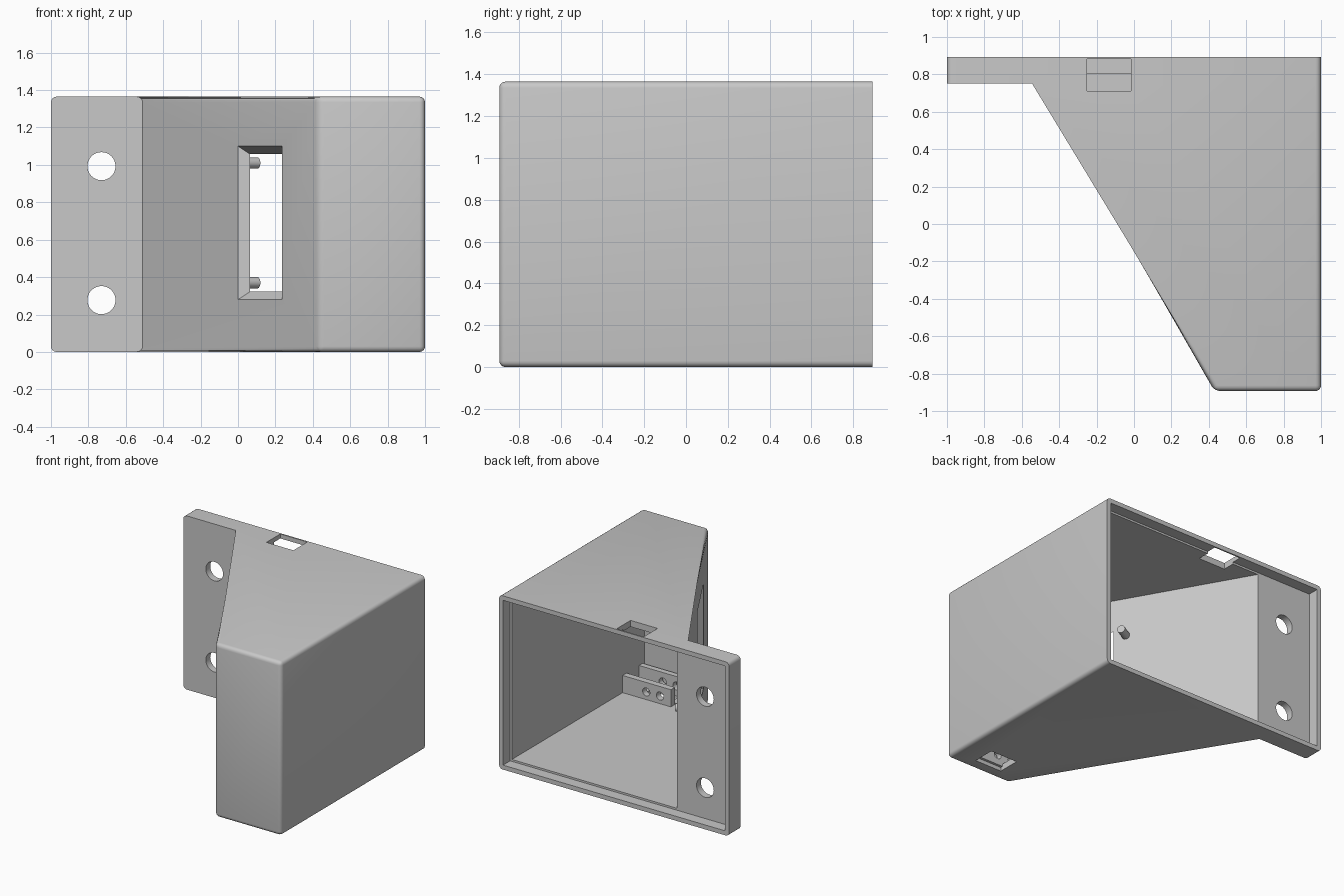
import bpy, bmesh, math
from mathutils import Vector

if "Cube" in bpy.data.objects:
    bpy.data.objects.remove(bpy.data.objects["Cube"])

H = 1.365                       # housing height
WALL, LIP = 0.05, 0.035         # wall thickness, rim lip thickness
SEAT = 0.805                    # depth at which the lid seat sits
ALONG = Vector((0.94, -1.64, 0)).normalized()   # direction of slanted wall
INWARD = Vector((-ALONG.y, ALONG.x, 0))         # its inward normal
UP = Vector((0, 0, 1))

grey = bpy.data.materials.new("light_grey")
grey.diffuse_color = (0.58, 0.58, 0.58, 1)
grey.use_nodes = True
grey.node_tree.nodes["Principled BSDF"].inputs["Base Color"].default_value = grey.diffuse_color


def finish(name, bm):
    bmesh.ops.recalc_face_normals(bm, faces=bm.faces)
    mesh = bpy.data.meshes.new(name)
    bm.to_mesh(mesh)
    bm.free()
    mesh.materials.append(grey)
    ob = bpy.data.objects.new(name, mesh)
    bpy.context.collection.objects.link(ob)
    return ob


def loft(bm, lower, upper):
    """Closed solid between two matching outlines."""
    a = [bm.verts.new(p) for p in lower]
    b = [bm.verts.new(p) for p in upper]
    n = len(a)
    bm.faces.new(a[::-1])
    bm.faces.new(b)
    for i in range(n):
        bm.faces.new((a[i], a[(i + 1) % n], b[(i + 1) % n], b[i]))
    return a, b


def prism(name, pts, z0, z1):
    bm = bmesh.new()
    loft(bm, [(x, y, z0) for x, y in pts], [(x, y, z1) for x, y in pts])
    return finish(name, bm)


def box(name, x0, x1, y0, y1, z0, z1):
    return prism(name, [(x0, y0), (x1, y0), (x1, y1), (x0, y1)], z0, z1)


def rod(name, start, axis, length, r, sides=32):
    axis = Vector(axis).normalized()
    side = axis.cross(UP)
    ring = [Vector(start) + r * (math.cos(t) * side + math.sin(t) * UP)
            for t in (2 * math.pi * i / sides for i in range(sides))]
    bm = bmesh.new()
    loft(bm, ring, [p + axis * length for p in ring])
    return finish(name, bm)


def cut(target, cutter):
    mod = target.modifiers.new("cut", 'BOOLEAN')
    mod.operation, mod.solver, mod.object = 'DIFFERENCE', 'EXACT', cutter
    bpy.context.view_layer.objects.active = target
    bpy.ops.object.modifier_apply(modifier=mod.name)
    bpy.data.objects.remove(cutter)


def smooth(ob):
    bpy.ops.object.select_all(action='DESELECT')
    ob.select_set(True)
    bpy.context.view_layer.objects.active = ob
    bpy.ops.object.shade_smooth_by_angle(angle=math.radians(35))


# Outer housing with mounting flange, rounded on its exposed edges
outline = [(-1, 0.893), (-1, 0.75), (-0.51, 0.75), (0.43, -0.893), (1, -0.893), (1, 0.893)]
bm = bmesh.new()
low, high = loft(bm, [(x, y, 0) for x, y in outline], [(x, y, H) for x, y in outline])
pairs = [(ring[i], ring[i + 1]) for ring in (low, high) for i in (0, 2, 3, 4)]
pairs += [(low[i], high[i]) for i in (3, 4)]
bmesh.ops.bevel(bm, geom=[bm.edges.get(p) for p in pairs], offset=0.03,
                segments=4, profile=0.5, affect='EDGES')
housing = finish("housing", bm)


# Hollow interior, open at the back
def inner_x(y):
    return -0.51 + (0.75 - y) * 0.573 + WALL / INWARD.x


cut(housing, prism("cavity", [(inner_x(0.82), 0.82), (inner_x(-0.843), -0.843),
                              (1 - WALL, -0.843), (1 - WALL, 0.82)], WALL, H - WALL))
# Recess for the lid
cut(housing, box("lid_recess", -1 + LIP, 1 - LIP, SEAT, 1.0, LIP, H - LIP))

# Flange screw holes
for z in (0.277, 0.993):
    cut(housing, rod("screw_hole", (-0.73, 0.6, z), (0, 1, 0), 0.25, 0.075, 48))

# Cable openings in the top and the floor
cut(housing, box("top_opening", -0.25, -0.015, 0.71, 0.882, H - 0.2, H + 0.1))
cut(housing, box("floor_opening", 0.58, 0.815, -0.795, -0.62, -0.1, 0.1))


# Sensor slot through the slanted wall, narrowing inwards
def slot_ring(d):
    m = 0.85 * d
    origin = Vector((0, -0.14, 0)) + INWARD * d
    return [origin + ALONG * s + UP * z for s, z in
            ((m, 0.28 + m), (0.473 - m, 0.28 + m), (0.473 - m, 1.1 - m), (m, 1.1 - m))]


bm = bmesh.new()
loft(bm, slot_ring(-0.03), slot_ring(0.08))
cut(housing, finish("slot", bm))
smooth(housing)

# Locating pins beside the slot
for tag, z in (("lower", 0.37), ("upper", 1.01)):
    base = Vector((0.018, -0.07, z)) - INWARD * 0.02
    smooth(rod(tag + "_pin", base, INWARD, 0.12, 0.03, 24))

# Drilled ribs on both sides of the floor opening
for tag, y0, y1 in (("rear", -0.62, -0.57), ("front", -0.82, -0.775)):
    rib = box(tag + "_rib", 0.53, 0.97, y0, y1, 0.03, 0.185)
    for x in (0.625, 0.745):
        cut(rib, rod("rib_hole", (x, y0 - 0.05, 0.11), (0, 1, 0), 0.15, 0.032, 24))
    smooth(rib)
